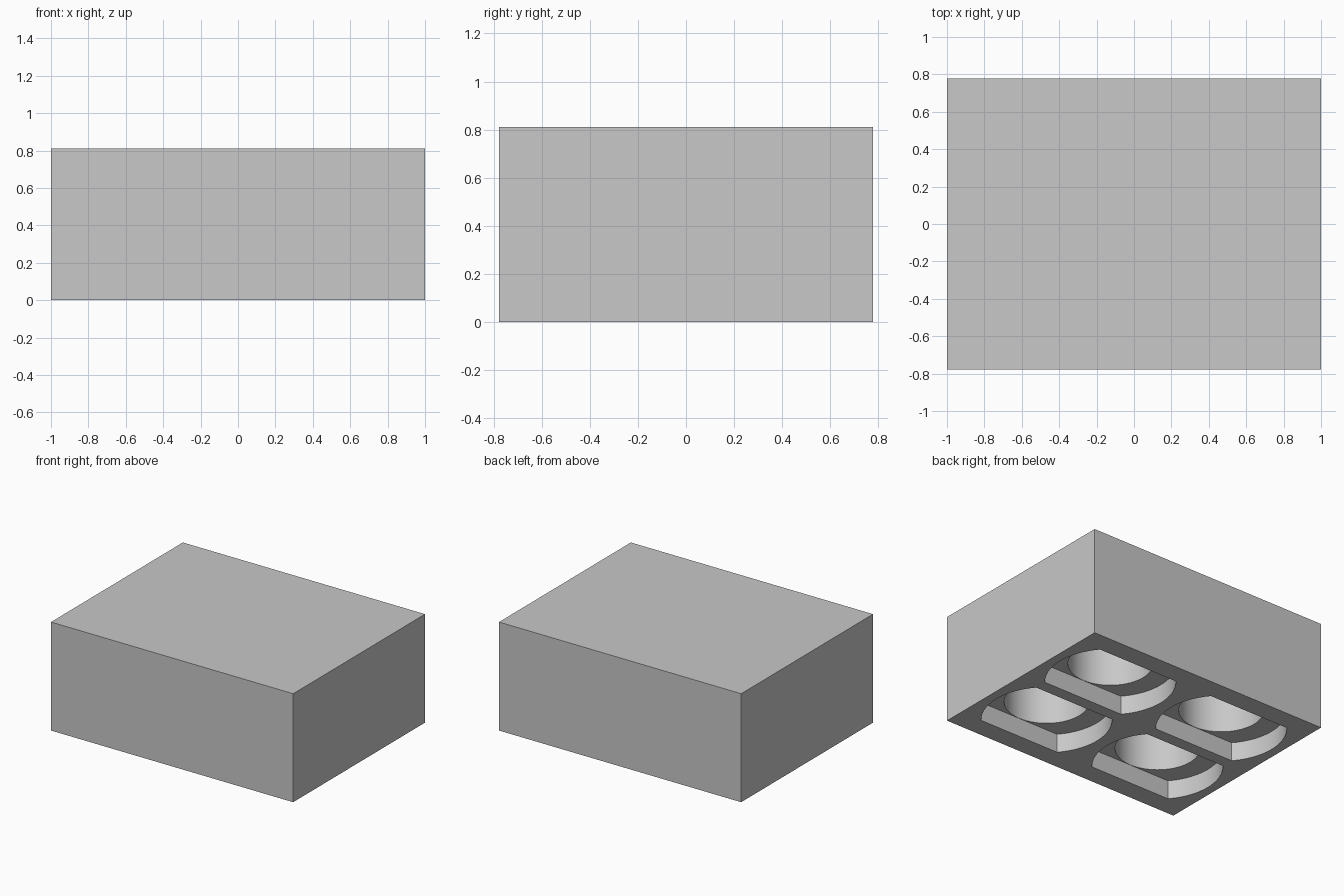
import bpy, bmesh
from math import asin, cos, sin, pi

default = bpy.data.objects.get("Cube")
if default:
    bpy.data.objects.remove(default, do_unlink=True)

WIDTH, DEPTH, HEIGHT = 2.0, 1.555, 0.81
CENTRES = [(sx * 0.49, sy * 0.336) for sx in (-1, 1) for sy in (-1, 1)]
RECESS_R, RECESS_HALF, RECESS_TOP = 0.443, 0.29, 0.14
BORE_R, BORE_TOP = 0.288, 0.66

grey = bpy.data.materials.new("plain grey")
grey.use_nodes = True
colour = (0.58, 0.58, 0.58, 1)
grey.diffuse_color = colour
grey.node_tree.nodes["Principled BSDF"].inputs["Base Color"].default_value = colour


def arc(radius, start, end, steps):
    return [(radius * cos(start + (end - start) * i / steps),
             radius * sin(start + (end - start) * i / steps)) for i in range(steps + 1)]


def prisms(name, outline, centres, low, high):
    """Extrude the outline from low to high at each centre."""
    bm = bmesh.new()
    for cx, cy in centres:
        face = bm.faces.new([bm.verts.new((cx + x, cy + y, low)) for x, y in outline])
        top = bmesh.ops.extrude_face_region(bm, geom=[face])["geom"]
        verts = [v for v in top if isinstance(v, bmesh.types.BMVert)]
        bmesh.ops.translate(bm, verts=verts, vec=(0, 0, high - low))
    bmesh.ops.recalc_face_normals(bm, faces=bm.faces)
    mesh = bpy.data.meshes.new(name)
    bm.to_mesh(mesh)
    bm.free()
    mesh.materials.append(grey)
    obj = bpy.data.objects.new(name, mesh)
    bpy.context.collection.objects.link(obj)
    return obj


# Solid block
w, d = WIDTH / 2, DEPTH / 2
block = prisms("block", [(-w, -d), (w, -d), (w, d), (-w, d)], [(0, 0)], 0, HEIGHT)

# Shallow recesses: circles with flat front and back sides
half = asin(RECESS_HALF / RECESS_R)
recess_outline = arc(RECESS_R, -half, half, 24) + arc(RECESS_R, pi - half, pi + half, 24)
recess = prisms("recess_cutter", recess_outline, CENTRES, -0.1, RECESS_TOP)

# Deep round bores inside the recesses
bore = prisms("bore_cutter", arc(BORE_R, 0, 2 * pi, 64)[:-1], CENTRES, 0.05, BORE_TOP)

# Cut the underside
bpy.ops.object.select_all(action="DESELECT")
block.select_set(True)
bpy.context.view_layer.objects.active = block
for cutter in (recess, bore):
    cutter.hide_render = True
    cut = block.modifiers.new(cutter.name, "BOOLEAN")
    cut.operation = "DIFFERENCE"
    cut.solver = "EXACT"
    cut.object = cutter
    bpy.ops.object.modifier_apply(modifier=cut.name)
    bpy.data.objects.remove(cutter, do_unlink=True)

bpy.ops.object.shade_smooth_by_angle(angle=pi / 6)
